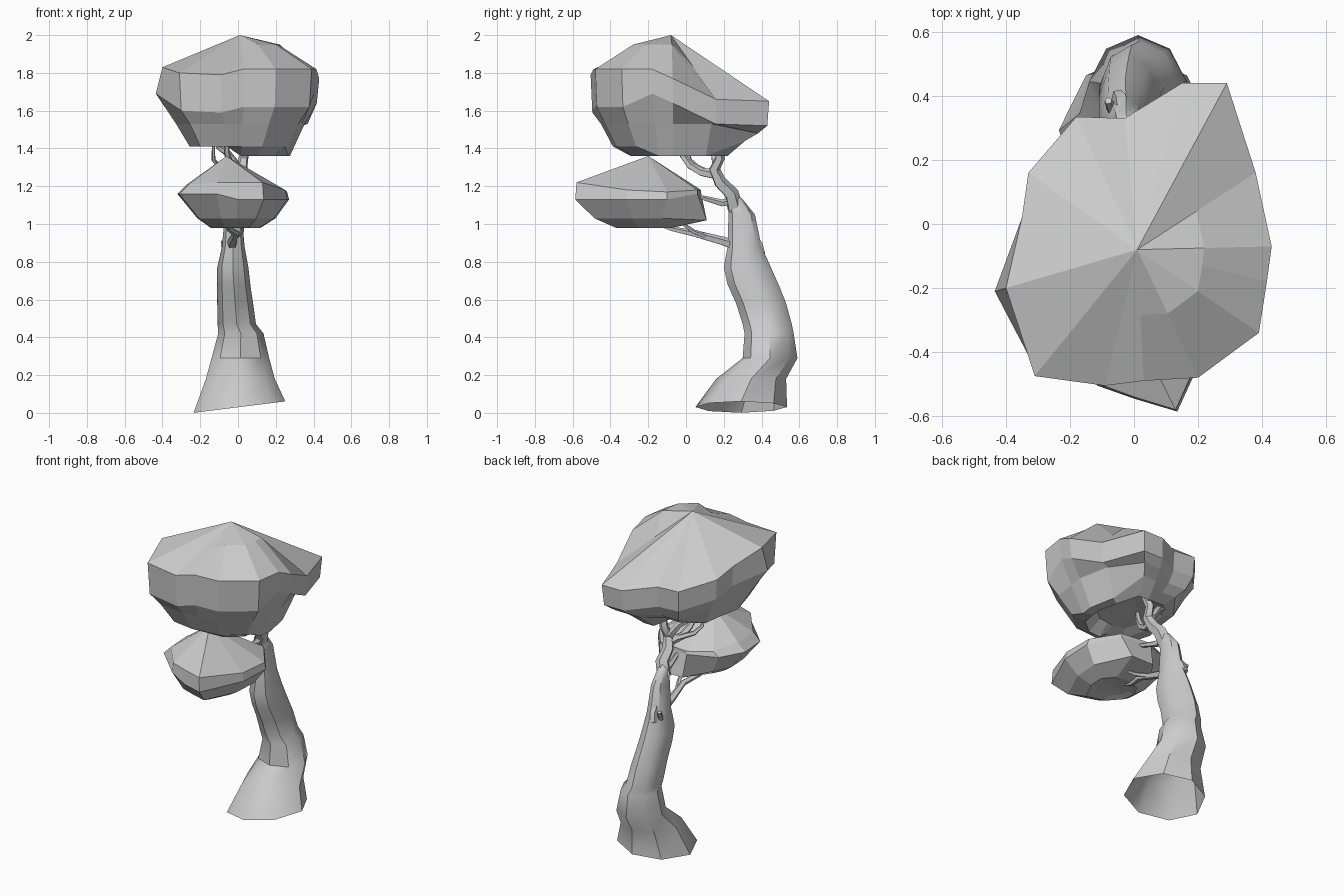
import bpy, bmesh
from math import cos, sin, tau
from mathutils import Vector


def loft(name, rings, start=None, end=None, smooth=None):
    """Skin a list of equal-length rings, optionally closed to a point at each end."""
    bm = bmesh.new()
    vr = [[bm.verts.new(p) for p in r] for r in rings]
    n = len(vr[0])
    for a, b in zip(vr, vr[1:]):
        for i in range(n):
            j = (i + 1) % n
            bm.faces.new((a[i], a[j], b[j], b[i]))
    for ring, tip in ((vr[0], start), (vr[-1], end)):
        if tip is not None:
            t = bm.verts.new(tip)
            for i in range(n):
                bm.faces.new((ring[i], ring[(i + 1) % n], t))
    bmesh.ops.recalc_face_normals(bm, faces=bm.faces)
    me = bpy.data.meshes.new(name)
    bm.to_mesh(me)
    bm.free()
    ob = bpy.data.objects.new(name, me)
    bpy.context.collection.objects.link(ob)
    if smooth:
        bpy.ops.object.select_all(action='DESELECT')
        ob.select_set(True)
        bpy.context.view_layer.objects.active = ob
        bpy.ops.object.shade_smooth_by_angle(angle=smooth)
    return ob


def scaled(ring, c, sx, sy, zf):
    """Copy of a ring scaled in plan about c, with heights from zf(x, y, z)."""
    return [(c[0] + (x - c[0]) * sx, c[1] + (y - c[1]) * sy, zf(x, y, z)) for x, y, z in ring]


def branch(name, pts, r0, r1, sides=5):
    """Tapered tube along a path."""
    pts = [Vector(p) for p in pts]
    rings = []
    for i, p in enumerate(pts):
        d = (pts[min(i + 1, len(pts) - 1)] - pts[max(i - 1, 0)]).normalized()
        u = d.cross(Vector((1, 0.1, 0))).normalized()
        v = d.cross(u)
        r = r0 + (r1 - r0) * i / (len(pts) - 1)
        rings.append([p + r * (cos(tau * k / sides) * u + sin(tau * k / sides) * v)
                      for k in range(sides)])
    return loft(name, rings, pts[0], pts[-1], 0.7)


# Trunk: leaning, flared at the open base; rows are z, y front, y back, x left, x right
sections = [
    (0.03, 0.05, 0.535, -0.235, 0.25), (0.18, 0.16, 0.53, -0.17, 0.195),
    (0.29, 0.30, 0.59, -0.14, 0.165), (0.42, 0.31, 0.57, -0.105, 0.135),
    (0.47, 0.30, 0.56, -0.108, 0.095), (0.58, 0.265, 0.53, -0.11, 0.08),
    (0.68, 0.22, 0.49, -0.11, 0.065), (0.77, 0.20, 0.45, -0.11, 0.055),
    (0.88, 0.22, 0.40, -0.085, 0.035), (1.05, 0.225, 0.365, -0.07, 0.02),
    (1.13, 0.225, 0.30, -0.055, 0.01)]
rings = []
for k, (z, y0, y1, x0, x1) in enumerate(sections):
    tilt = 0.125 if k == 0 else 0.0
    ring = []
    for i in range(8):
        a = tau * i / 8 - tau / 4
        # the back of the trunk is slightly narrower than the front
        narrow = 0.92 if sin(a) > 0.1 and k < 8 else 1.0
        x = (x0 + x1) / 2 + (x1 - x0) / 2 * cos(a) * narrow
        ring.append((x, (y0 + y1) / 2 + (y1 - y0) / 2 * sin(a), z + tilt * x))
    rings.append(ring)
loft("trunk", rings, end=(-0.02, 0.27, 1.16), smooth=0.7)

# Upper canopy: rim outline, counter-clockwise from the back right
rim = [(0.29, 0.44, 1.65), (0.15, 0.44, 1.65), (-0.03, 0.33, 1.68), (-0.18, 0.335, 1.69),
       (-0.33, 0.16, 1.74), (-0.35, 0.02, 1.78), (-0.40, -0.20, 1.83), (-0.31, -0.475, 1.80),
       (-0.09, -0.505, 1.79), (0.03, -0.49, 1.82), (0.20, -0.48, 1.82), (0.39, -0.34, 1.82),
       (0.415, -0.18, 1.82), (0.43, -0.07, 1.77), (0.38, 0.16, 1.66)]
c, apex = (0.0, -0.05), (0.01, -0.08, 2.0)


def dome(x, y, z):
    return 1.95 if x > 0.1 and y < 0 else (z + 2.0) / 2


upper = [
    scaled(rim, apex, 0.5, 0.5, dome), rim,
    scaled(rim, c, 0.97, 0.98, lambda x, y, z: z - (0.20 if y < -0.3 else 0.13)),
    scaled(rim, c, 0.82, 0.88, lambda x, y, z: 1.53 if y < 0.2 else 1.48),
    scaled(rim, c, 0.64, 0.74, lambda x, y, z: 1.44 if y > 0.3 else
           1.41 if y < -0.3 or x < -0.2 else 1.36),
    scaled(rim, c, 0.5, 0.55, lambda x, y, z: 1.36 if x > 0 else 1.41),
    scaled(rim, c, 0.36, 0.4, lambda x, y, z: 1.43)]
# Shift the widest left point outward below the rim
upper[2][6] = (-0.435, -0.21, 1.69)
loft("upper_canopy", upper, start=apex, end=(0.0, 0.0, 1.44))

# Lower canopy
rim = [(0.0, -0.54, 1.22), (0.13, -0.58, 1.22), (0.25, -0.31, 1.18), (0.26, -0.10, 1.17),
       (0.14, 0.06, 1.18), (-0.06, 0.08, 1.18), (-0.20, 0.01, 1.19), (-0.27, -0.14, 1.21),
       (-0.26, -0.31, 1.21), (-0.11, -0.50, 1.22)]
c = (-0.02, -0.2)
lower = [
    rim,
    [(x * (1.19 if x < -0.15 else 1.04), y * 1.01, 1.16 if x < -0.1 or y > 0 else 1.13)
     for x, y, z in rim],
    scaled(rim, c, 0.78, 0.75, lambda x, y, z: 1.03),
    scaled(rim, c, 0.5, 0.45, lambda x, y, z: 0.98),
    scaled(rim, c, 0.35, 0.3, lambda x, y, z: 0.99)]
# Drooping back edge
for i in (4, 5):
    x, y, z = lower[2][i]
    lower[2][i] = (x, 0.11, 1.02)
loft("lower_canopy", lower, start=(-0.06, -0.20, 1.36), end=(-0.02, -0.2, 1.0))

# Branches
branches = {
    "upper_main_branch": ([(-0.03, 0.26, 1.08), (0.0, 0.24, 1.16), (0.0, 0.18, 1.22),
                           (0.02, 0.15, 1.29), (0.03, 0.18, 1.35), (0.05, 0.16, 1.42)],
                          0.045, 0.022),
    "upper_fork_front": ([(0.0, 0.16, 1.26), (-0.03, 0.08, 1.275), (-0.04, 0.02, 1.31),
                          (-0.06, -0.03, 1.38), (-0.06, -0.04, 1.44)], 0.028, 0.012),
    "upper_fork_left": ([(0.0, 0.16, 1.30), (-0.06, 0.15, 1.38), (-0.11, 0.13, 1.41)],
                        0.025, 0.015),
    "upper_fork_side": ([(-0.02, 0.12, 1.27), (-0.10, 0.06, 1.30), (-0.13, 0.02, 1.34),
                         (-0.13, 0.0, 1.42)], 0.018, 0.008),
    "lower_branch": ([(-0.03, 0.28, 0.88), (-0.03, 0.19, 0.91), (-0.01, 0.04, 0.95),
                      (-0.05, -0.08, 0.975), (-0.06, -0.17, 1.01)], 0.03, 0.008),
    "lower_branch_fork": ([(-0.02, 0.12, 0.93), (0.02, 0.04, 0.96), (0.03, -0.03, 1.01)],
                          0.016, 0.008),
    "middle_branch": ([(-0.02, 0.27, 1.12), (-0.01, 0.19, 1.11), (0.0, 0.12, 1.13),
                       (0.02, 0.04, 1.15)], 0.025, 0.01),
    "back_knot": ([(-0.03, 0.34, 0.94), (-0.04, 0.385, 0.89), (-0.05, 0.40, 0.84)], 0.03, 0.022),
    "left_knot": ([(-0.04, 0.33, 0.86), (-0.07, 0.36, 0.86), (-0.08, 0.385, 0.91)], 0.025, 0.012),
}
for name, (pts, r0, r1) in branches.items():
    branch(name, pts, r0, r1)
